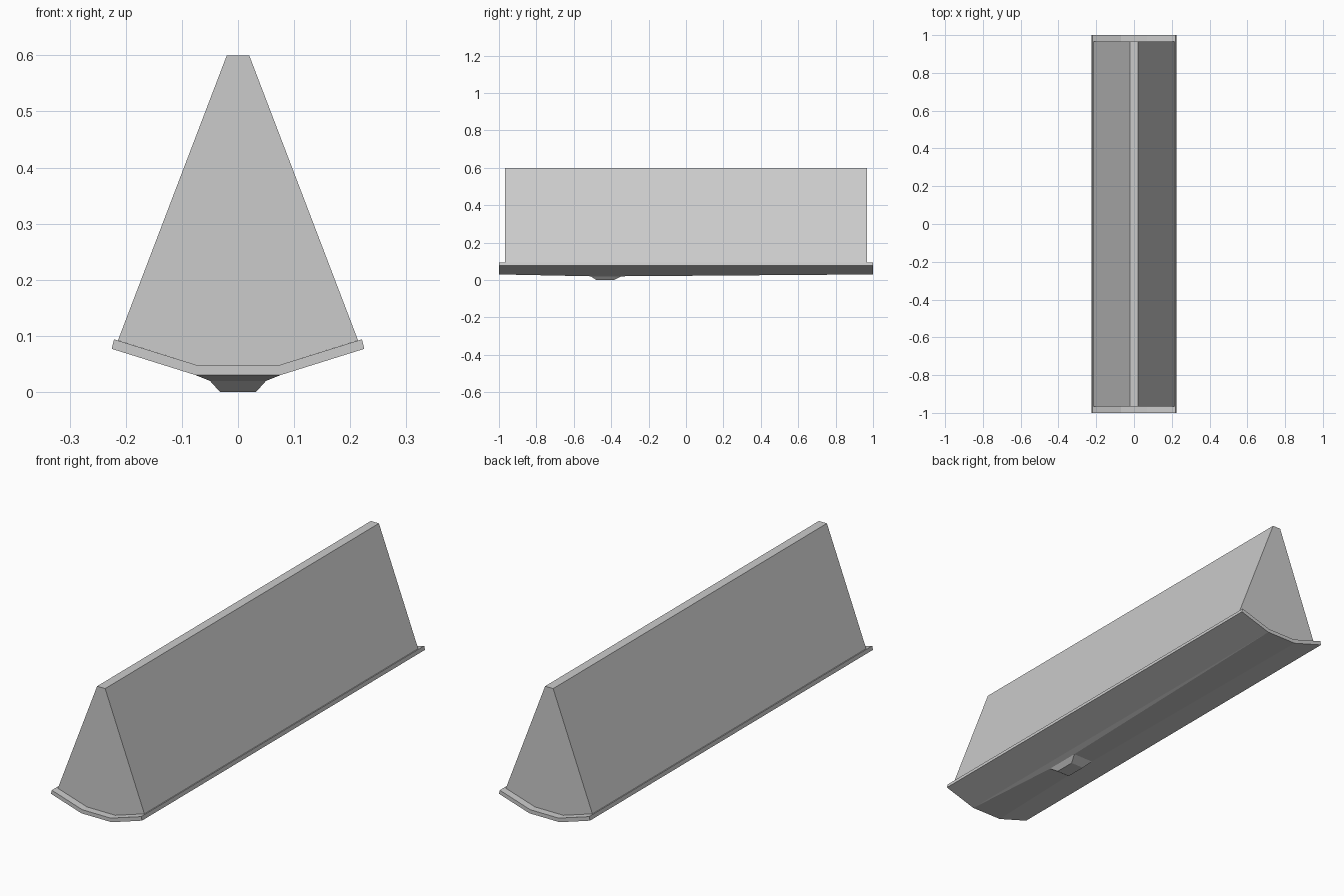
import bpy

cube = bpy.data.objects.get("Cube")
if cube:
    bpy.data.objects.remove(cube, do_unlink=True)

grey = bpy.data.materials.new("light_grey")
grey.use_nodes = True
colour = (0.6, 0.6, 0.6, 1.0)
grey.diffuse_color = colour
grey.node_tree.nodes["Principled BSDF"].inputs["Base Color"].default_value = colour


def loft(name, ring_a, ring_b, caps=(True, True)):
    """Join two matching rings of points into a flat-shaded solid."""
    n = len(ring_a)
    faces = [(i, (i + 1) % n, n + (i + 1) % n, n + i) for i in range(n)]
    if caps[0]:
        faces.append(tuple(reversed(range(n))))
    if caps[1]:
        faces.append(tuple(range(n, 2 * n)))
    mesh = bpy.data.meshes.new(name)
    mesh.from_pydata(ring_a + ring_b, [], faces)
    mesh.materials.append(grey)
    obj = bpy.data.objects.new(name, mesh)
    bpy.context.collection.objects.link(obj)
    return obj


def prism(name, half, depth):
    """Extrude a profile along y; half lists its +x points from bottom to top."""
    profile = half + [(-x, z) for x, z in reversed(half)]
    return loft(name, [(x, -depth, z) for x, z in profile],
                [(x, depth, z) for x, z in profile])


def rect(x, y0, y1, z):
    # Clockwise from above, so lofting downwards faces outwards
    return [(-x, y0, z), (-x, y1, z), (x, y1, z), (x, y0, z)]


# Tapered main body resting in the tray
prism("body", [(0.07, 0.047), (0.214, 0.092), (0.02, 0.6)], 0.967)

# Bent tray with upturned sides
prism("base_tray", [(0.075, 0.03), (0.225, 0.077), (0.221, 0.094), (0.07, 0.047)], 1.0)

# Shallow belly deepening towards the off-centre foot
collar = rect(0.05, -0.51, -0.345, 0.02)
loft("belly", rect(0.075, -1, 1, 0.03), collar, caps=(False, False))

# Small tapered foot
loft("foot", collar, rect(0.032, -0.48, -0.385, 0), caps=(False, True))
